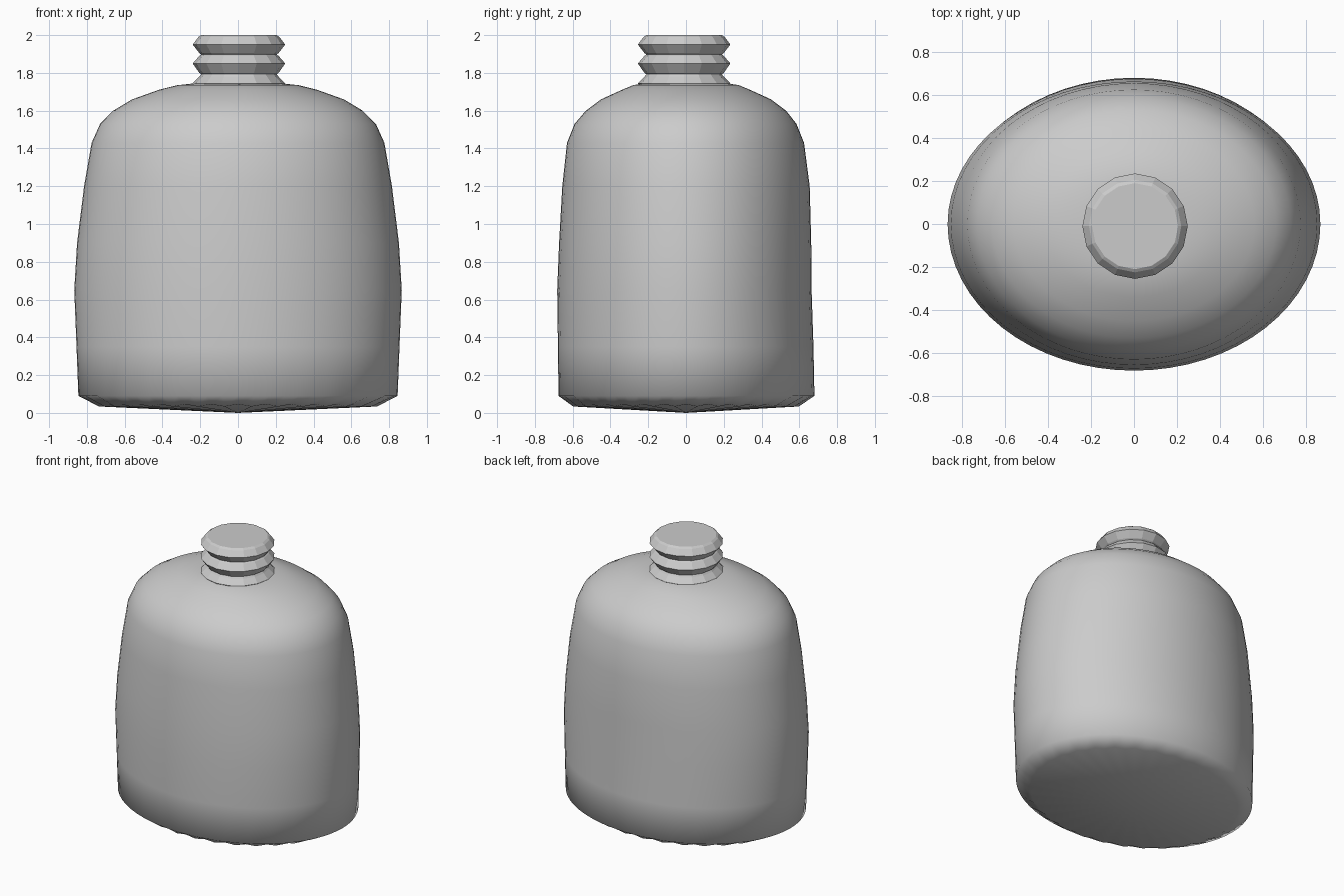
import bpy, bmesh, math

if "Cube" in bpy.data.objects:
    bpy.data.objects.remove(bpy.data.objects["Cube"])

grey = bpy.data.materials.new("light_grey")
grey.diffuse_color = (0.6, 0.6, 0.6, 1)
grey.use_nodes = True
grey.node_tree.nodes["Principled BSDF"].inputs["Base Color"].default_value = grey.diffuse_color


def loft(name, rings, sides, cx=0.0, cy=0.0, ripple_ring=None, tip=None, smooth=True):
    """Stack elliptical rings (z, half width, front depth, back depth) into a closed solid."""
    bm = bmesh.new()
    loops = []
    for k, (z, rx, front, back) in enumerate(rings):
        loop = []
        for i in range(sides):
            a = 2 * math.pi * i / sides
            ry = back if math.sin(a) > 0 else front
            dz = 0.006 * (-1) ** i if k == ripple_ring else 0
            loop.append(bm.verts.new((cx + rx * math.cos(a), cy + ry * math.sin(a), z + dz)))
        loops.append(loop)
    for lo, hi in zip(loops, loops[1:]):
        for i in range(sides):
            j = (i + 1) % sides
            bm.faces.new((lo[i], lo[j], hi[j], hi[i]))
    bm.faces.new(loops[-1])
    if tip is None:
        bm.faces.new(loops[0][::-1])
    else:
        centre = bm.verts.new((cx, cy, tip))
        for i in range(sides):
            bm.faces.new((centre, loops[0][(i + 1) % sides], loops[0][i]))
    bmesh.ops.recalc_face_normals(bm, faces=bm.faces)
    for f in bm.faces:
        f.smooth = smooth
    mesh = bpy.data.meshes.new(name)
    bm.to_mesh(mesh)
    bm.free()
    mesh.materials.append(grey)
    obj = bpy.data.objects.new(name, mesh)
    bpy.context.collection.objects.link(obj)
    return obj


# Oval bottle body with a fluted, slightly pointed base
loft("bottle_body", [
    (0.04, 0.74, 0.60, 0.60),
    (0.09, 0.845, 0.675, 0.68),
    (0.35, 0.855, 0.678, 0.675),
    (0.65, 0.867, 0.682, 0.665),
    (0.90, 0.852, 0.672, 0.663),
    (1.20, 0.815, 0.655, 0.655),
    (1.43, 0.775, 0.63, 0.625),
    (1.53, 0.73, 0.59, 0.585),
    (1.60, 0.66, 0.53, 0.53),
    (1.66, 0.56, 0.45, 0.45),
    (1.71, 0.42, 0.34, 0.34),
    (1.735, 0.32, 0.28, 0.28),
    (1.748, 0.20, 0.20, 0.20),
], 64, ripple_ring=0, tip=0.0)

# Ridged screw neck, faceted, closed on top
neck = [(1.70, 0.21), (1.745, 0.245), (1.78, 0.21), (1.793, 0.20), (1.80, 0.21),
        (1.85, 0.245), (1.89, 0.21), (1.897, 0.20), (1.905, 0.21),
        (1.95, 0.245), (1.99, 0.215), (2.0, 0.20)]
loft("ridged_neck", [(z, r, r, r) for z, r in neck], 16, cx=0.005, cy=-0.01, smooth=False)
